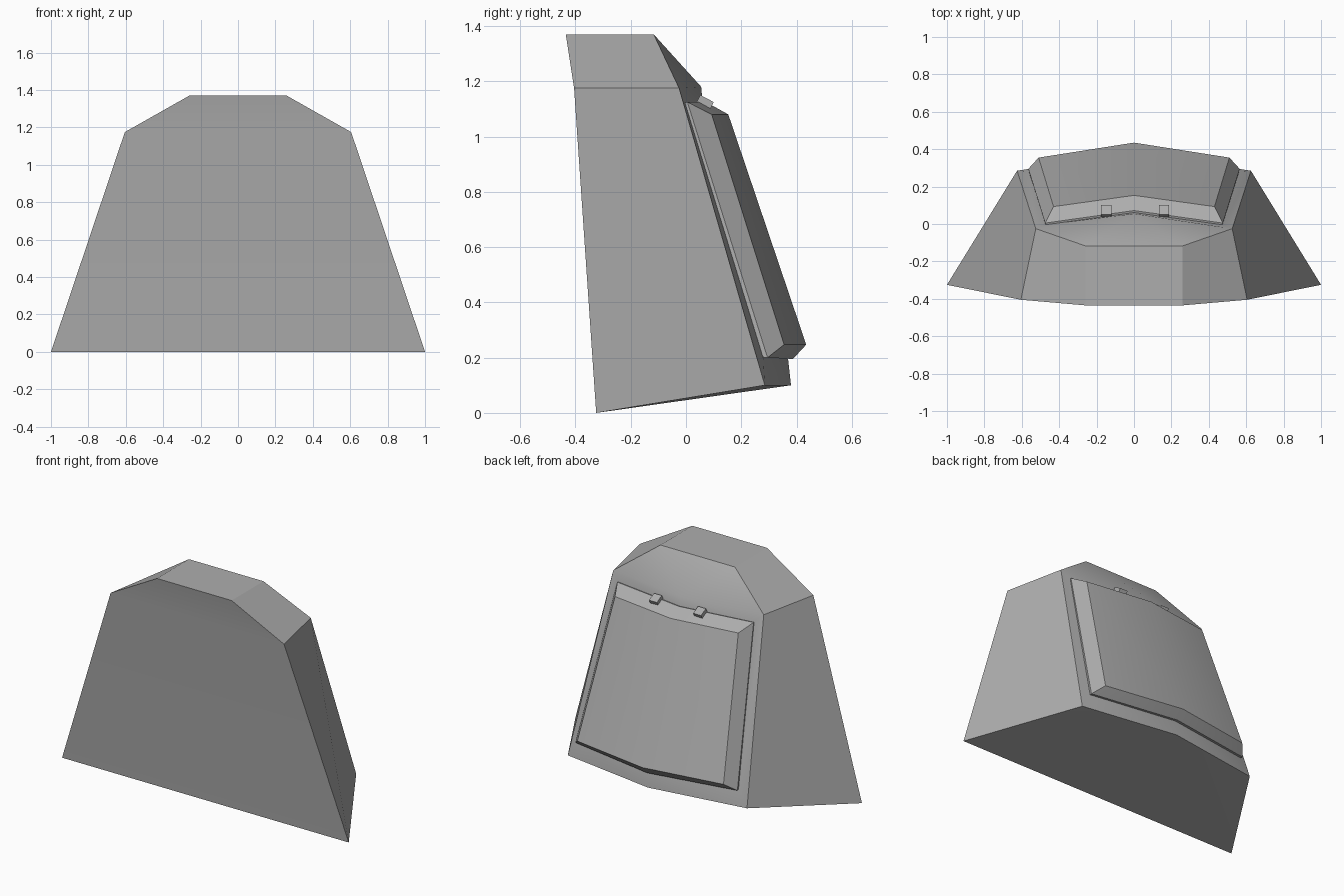
import bpy, bmesh, math
from mathutils import Matrix

if "Cube" in bpy.data.objects:
    bpy.data.objects.remove(bpy.data.objects["Cube"])

grey = bpy.data.materials.new("plain_grey")
grey.diffuse_color = (0.42, 0.42, 0.42, 1)
grey.use_nodes = True
grey.node_tree.nodes["Principled BSDF"].inputs["Base Color"].default_value = grey.diffuse_color


def finish(name, bm):
    bmesh.ops.recalc_face_normals(bm, faces=bm.faces)
    me = bpy.data.meshes.new(name)
    bm.to_mesh(me)
    bm.free()
    me.materials.append(grey)
    ob = bpy.data.objects.new(name, me)
    bpy.context.collection.objects.link(ob)
    bpy.context.view_layer.objects.active = ob
    ob.select_set(True)
    bpy.ops.object.shade_smooth_by_angle(angle=math.radians(28))
    ob.select_set(False)
    return ob


def loop(bm, top, top_mid, bottom, bottom_mid):
    """Six-point mirrored loop: top right, middle, left, bottom left, middle, right."""
    def flip(p):
        return (-p[0], p[1], p[2])
    pts = [top, (0, *top_mid), flip(top), flip(bottom), (0, *bottom_mid), bottom]
    return [bm.verts.new(p) for p in pts]


def bridge(bm, a, b):
    n = len(a)
    for i in range(n):
        j = (i + 1) % n
        bm.faces.new((a[i], a[j], b[j], b[i]))


def cap(bm, l):
    bm.faces.new((l[0], l[1], l[4], l[5]))
    bm.faces.new((l[1], l[2], l[3], l[4]))


# Body shell with a sloping back rim
bm = bmesh.new()
rim = loop(bm, (0.525, -0.025, 1.175), (0.055, 1.18), (0.625, 0.285, 0.10), (0.38, 0.10))
seat = loop(bm, (0.475, -0.005, 1.125), (0.06, 1.125), (0.565, 0.28, 0.195), (0.37, 0.19))
bridge(bm, rim, seat)
cap(bm, seat)
front = []
back_top = []
for s in (1, -1):
    front.append([bm.verts.new((s * x, y, z)) for x, y, z in
                  ((1, -0.325, 0), (0.605, -0.405, 1.175), (0.26, -0.435, 1.37))])
    back_top.append(bm.verts.new((s * 0.26, -0.117, 1.37)))
(r0, r1, r2), (l0, l1, l2) = front
br, bl = back_top
new = bm.faces.new
new((r0, r1, l1, l0))                       # front
new((r1, r2, l2, l1))
new((r2, br, bl, l2))                       # roof
new((r1, rim[0], br, r2))                   # shoulders
new((l1, l2, bl, rim[2]))
new((r0, rim[5], rim[0], r1))               # sides
new((l0, l1, rim[2], rim[3]))
new((br, rim[0], rim[1]))                   # back slope
new((br, rim[1], bl))
new((bl, rim[1], rim[2]))
new((r0, l0, rim[4]))                       # underside
new((r0, rim[4], rim[5]))
new((l0, rim[3], rim[4]))
finish("body", bm)

# Raised back panel with bevelled border
bm = bmesh.new()
under = loop(bm, (0.465, -0.03, 1.115), (0.04, 1.115), (0.555, 0.25, 0.205), (0.34, 0.20))
base = loop(bm, (0.475, 0.005, 1.125), (0.072, 1.125), (0.565, 0.295, 0.20), (0.387, 0.195))
face = loop(bm, (0.43, 0.093, 1.08), (0.153, 1.08), (0.51, 0.355, 0.247), (0.435, 0.247))
bridge(bm, under, base)
bridge(bm, base, face)
cap(bm, under)
cap(bm, face)
finish("back_panel", bm)

# Small latches on the top edge of the panel
for side, x in (("left", -0.148), ("right", 0.16)):
    bm = bmesh.new()
    bmesh.ops.create_cube(bm, size=1, matrix=Matrix.Translation((x, 0.068, 1.122))
                          @ Matrix.Rotation(math.radians(-28), 4, 'X')
                          @ Matrix.Diagonal((0.055, 0.055, 0.035, 1)))
    finish(side + "_latch", bm)
